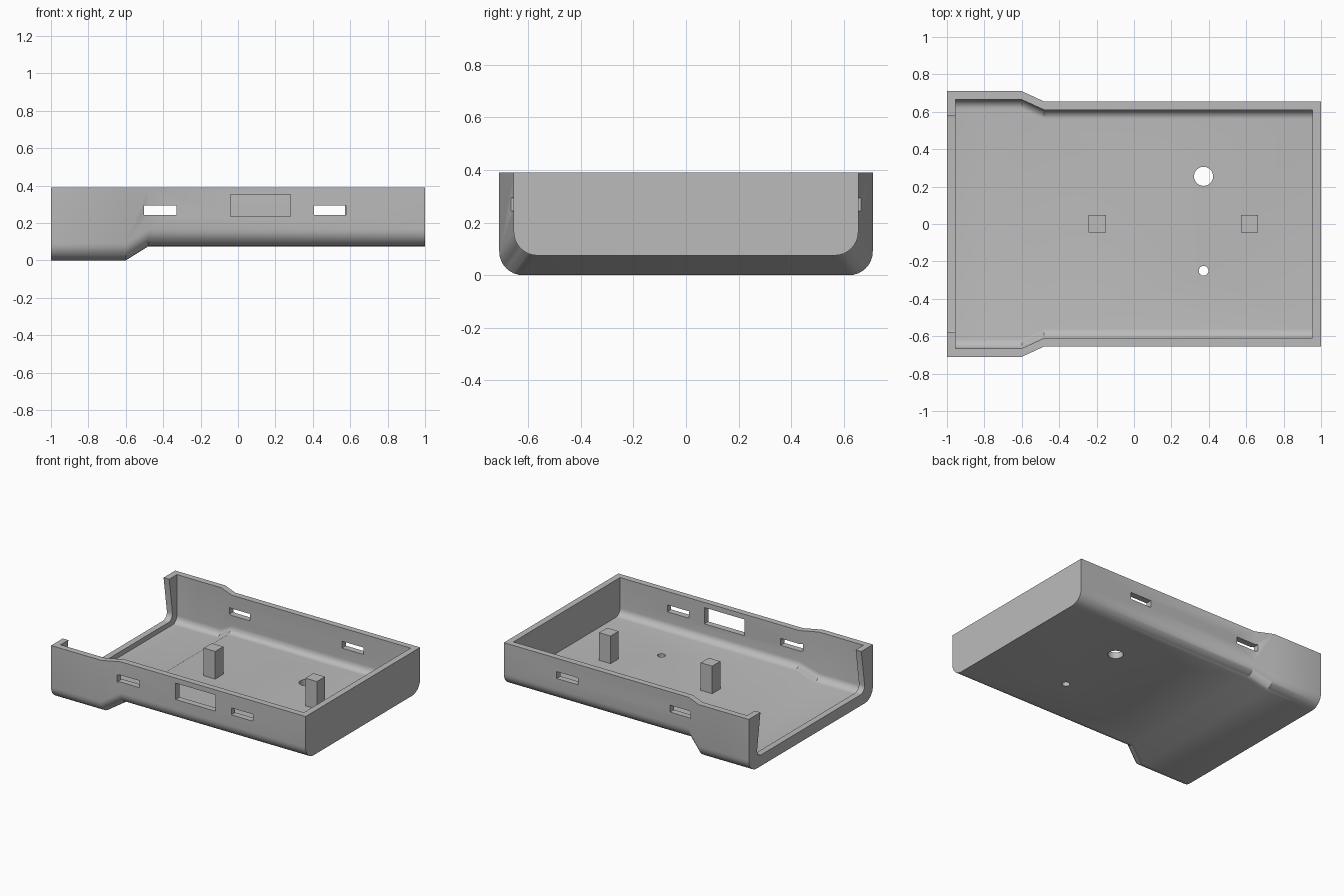
import bpy, bmesh, math

if "Cube" in bpy.data.objects:
    bpy.data.objects.remove(bpy.data.objects["Cube"])

grey = bpy.data.materials.new("plain grey")
grey.use_nodes = True
COLOUR = (0.5, 0.5, 0.5, 1)
grey.diffuse_color = COLOUR
grey.node_tree.nodes["Principled BSDF"].inputs["Base Color"].default_value = COLOUR

TOP, WALL = 0.39, 0.045


def finish(bm, name):
    bmesh.ops.recalc_face_normals(bm, faces=bm.faces)
    mesh = bpy.data.meshes.new(name)
    bm.to_mesh(mesh)
    bm.free()
    mesh.materials.append(grey)
    ob = bpy.data.objects.new(name, mesh)
    bpy.context.collection.objects.link(ob)
    return ob


def section(bottom_half, top_half, bottom, top, radius, steps=8):
    """Closed (y, z) outline of a trough with rounded lower corners."""
    half = []
    for i in range(steps + 1):
        a = math.pi / 2 * i / steps
        half.append((bottom_half - radius + radius * math.sin(a),
                     bottom + radius - radius * math.cos(a)))
    half.append((top_half, top))
    return half + [(-y, z) for y, z in reversed(half)]


def loft(name, stations):
    """Skin a list of (x, outline) stations into a closed solid."""
    bm = bmesh.new()
    rings = [[bm.verts.new((x, y, z)) for y, z in outline] for x, outline in stations]
    n = len(rings[0])
    for a, b in zip(rings, rings[1:]):
        for i in range(n):
            j = (i + 1) % n
            bm.faces.new((a[i], a[j], b[j], b[i]))
    bm.faces.new(rings[0])
    bm.faces.new(rings[-1])
    return finish(bm, name)


def box(name, x0, x1, y0, y1, z0, z1):
    bm = bmesh.new()
    bmesh.ops.create_cube(bm, size=1)
    for v in bm.verts:
        v.co = ((x0, x1)[v.co.x > 0], (y0, y1)[v.co.y > 0], (z0, z1)[v.co.z > 0])
    return finish(bm, name)


def rod(name, x, y, radius):
    bm = bmesh.new()
    bmesh.ops.create_cone(bm, cap_ends=True, segments=32, radius1=radius,
                          radius2=radius, depth=0.3)
    bmesh.ops.translate(bm, vec=(x, y, 0.1), verts=bm.verts)
    return finish(bm, name)


def trough(name, ends, inset, top, radius):
    """Wide deep end stepping to a narrower, shallower body."""
    profile = [(ends[0], 0.71, 0), (-0.6, 0.71, 0), (-0.48, 0.655, 0.075), (ends[1], 0.655, 0.075)]
    return loft(name, [(x, section(w - inset, w - inset, b + inset, top, radius))
                       for x, w, b in profile])


# Tray shell and everything cut from it
tray = trough("tray_shell", (-1, 1), 0, TOP, 0.09)
cutters = [trough("cavity", (-0.955, 0.955), WALL, TOP + 0.1, 0.05)]

# Open end: flares slightly towards the sill
opening = section(0.615, 0.565, 0.08, TOP + 0.08, 0.05)
cutters.append(loft("end_opening", [(-1.1, opening), (-0.9, opening)]))

# Slots through both long walls, one window in the front wall
for x in (-0.502, 0.405):
    for y in (-0.65, 0.65):
        cutters.append(box("slot", x, x + 0.172, y - 0.12, y + 0.12, 0.243, 0.293))
cutters.append(box("front_window", -0.04, 0.28, -0.8, -0.5, 0.235, 0.353))

# Round holes in the floor
cutters.append(rod("large_hole", 0.372, 0.255, 0.051))
cutters.append(rod("small_hole", 0.372, -0.25, 0.026))

bpy.context.view_layer.objects.active = tray
for cutter in cutters:
    mod = tray.modifiers.new(cutter.name, "BOOLEAN")
    mod.operation = "DIFFERENCE"
    mod.solver = "EXACT"
    mod.object = cutter
    bpy.ops.object.modifier_apply(modifier=mod.name)
    bpy.data.objects.remove(cutter)

bpy.ops.object.select_all(action="DESELECT")
tray.select_set(True)
bpy.ops.object.shade_smooth_by_angle(angle=math.radians(35))

# Square support posts on the floor
for name, x in (("middle_post", -0.197), ("end_post", 0.617)):
    box(name, x - 0.046, x + 0.046, -0.045, 0.047, 0.11, 0.32)
